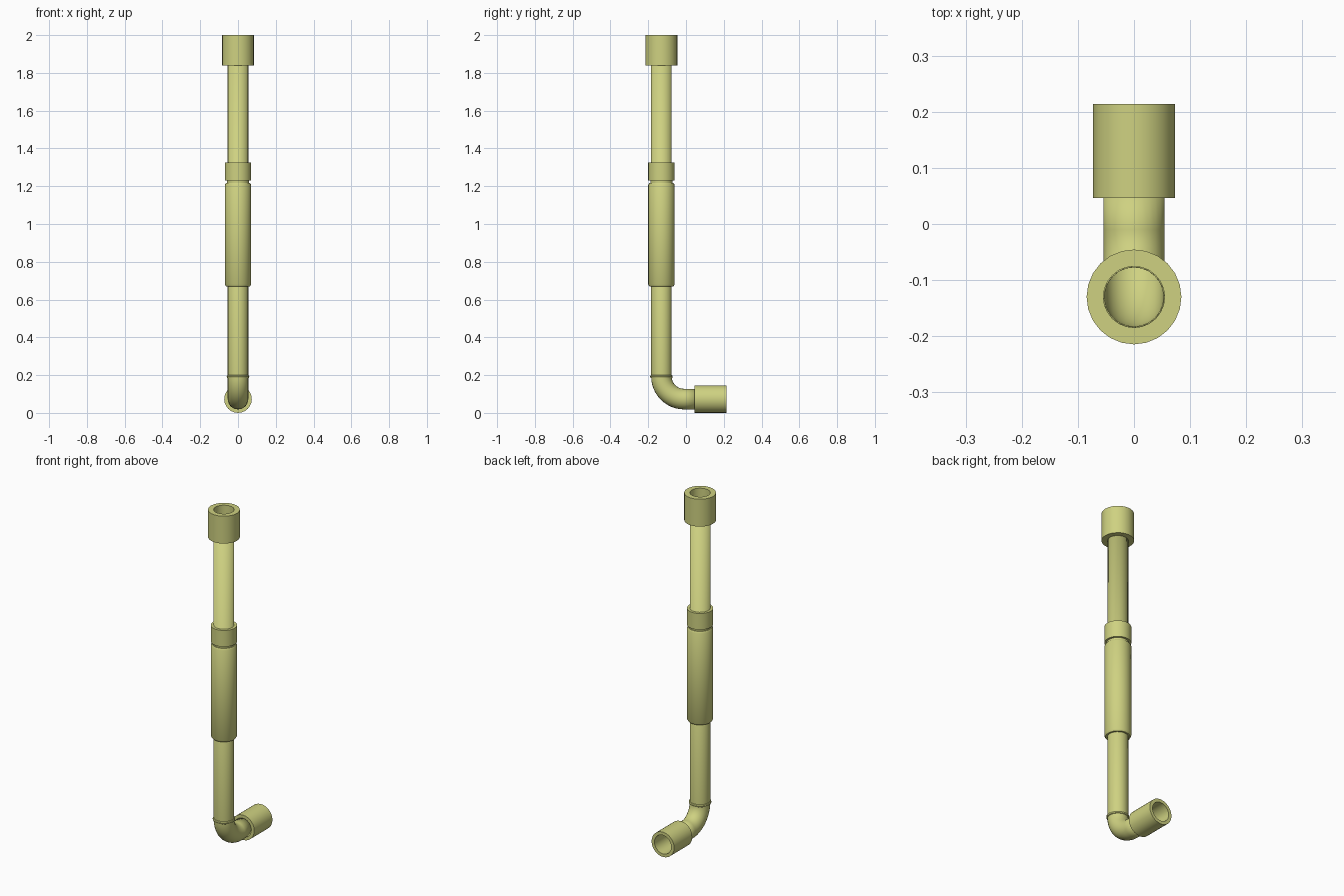
import bpy, bmesh, math
from mathutils import Vector, Matrix

if "Cube" in bpy.data.objects:
    bpy.data.objects.remove(bpy.data.objects["Cube"])

SIDES = 24
AXIS_Y, AXIS_Z = -0.13, 0.073   # riser axis (y) and outlet axis (z)
R, BEND = 0.0545, 0.12          # pipe radius, elbow radius

mat = bpy.data.materials.new("pipe_olive")
mat.diffuse_color = (0.62, 0.64, 0.22, 1)
mat.use_nodes = True
mat.node_tree.nodes["Principled BSDF"].inputs["Base Color"].default_value = mat.diffuse_color


def finish(name, bm):
    bmesh.ops.recalc_face_normals(bm, faces=bm.faces)
    me = bpy.data.meshes.new(name)
    bm.to_mesh(me)
    bm.free()
    ob = bpy.data.objects.new(name, me)
    bpy.context.collection.objects.link(ob)
    me.materials.append(mat)
    bpy.ops.object.select_all(action='DESELECT')
    ob.select_set(True)
    bpy.context.view_layer.objects.active = ob
    bpy.ops.object.shade_smooth_by_angle(angle=math.radians(35))
    return ob


def skin(bm, rings, closed=False):
    n = len(rings)
    for i in range(n if closed else n - 1):
        a, b = rings[i], rings[(i + 1) % n]
        for j in range(SIDES):
            k = (j + 1) % SIDES
            bm.faces.new((a[j], a[k], b[k], b[j]))


def ring(bm, centre, u, v, r):
    return [bm.verts.new(centre + r * (math.cos(t) * u + math.sin(t) * v))
            for t in (2 * math.pi * j / SIDES for j in range(SIDES))]


X, Y, Z = Vector((1, 0, 0)), Vector((0, 1, 0)), Vector((0, 0, 1))


def lathe(name, profile, along_y=False):
    """Closed ring-shaped part from (radius, position) pairs."""
    bm = bmesh.new()
    rings = []
    for r, p in profile:
        if along_y:
            rings.append(ring(bm, Vector((0, p, AXIS_Z)), X, Z, r))
        else:
            rings.append(ring(bm, Vector((0, AXIS_Y, p)), X, Y, r))
    skin(bm, rings, closed=True)
    return finish(name, bm)


# Hollow pipe: riser, elbow and outlet in one sweep
bm = bmesh.new()
rings = [ring(bm, Vector((0, AXIS_Y, 1.85)), X, Y, R)]
for i in range(13):
    a = math.pi / 2 * i / 12
    c = Vector((0, AXIS_Y + BEND * (1 - math.cos(a)), AXIS_Z + BEND * (1 - math.sin(a))))
    rings.append(ring(bm, c, X, Y * math.cos(a) + Z * math.sin(a), R))
rings.append(ring(bm, Vector((0, 0.055, AXIS_Z)), X, Z, R))
skin(bm, rings)
pipe = finish("pipe", bm)
wall = pipe.modifiers.new("wall", 'SOLIDIFY')
wall.thickness = 0.002
wall.offset = -1

# End sockets
lathe("top_socket", [(R, 2.0), (0.0845, 2.0), (0.0845, 1.84), (R, 1.84)])
lathe("outlet_socket", [(R, 0.214), (0.073, 0.214), (0.073, 0.046), (R, 0.046)], True)

# Sleeve with chamfered ends, neck above it, and collar
lathe("sleeve", [(R, 0.67), (0.064, 0.67), (0.07, 0.68), (0.07, 1.207),
                 (0.064, 1.217), (R, 1.217)])
lathe("neck", [(R, 1.215), (0.0585, 1.215), (0.0585, 1.232), (R, 1.232)])
lathe("collar", [(R, 1.23), (0.07, 1.23), (0.07, 1.325), (R, 1.325)])

# Bead where the riser meets the elbow
lathe("bead", [(R, 0.184), (0.058, 0.186), (0.06, 0.192), (0.058, 0.198), (R, 0.2)])
